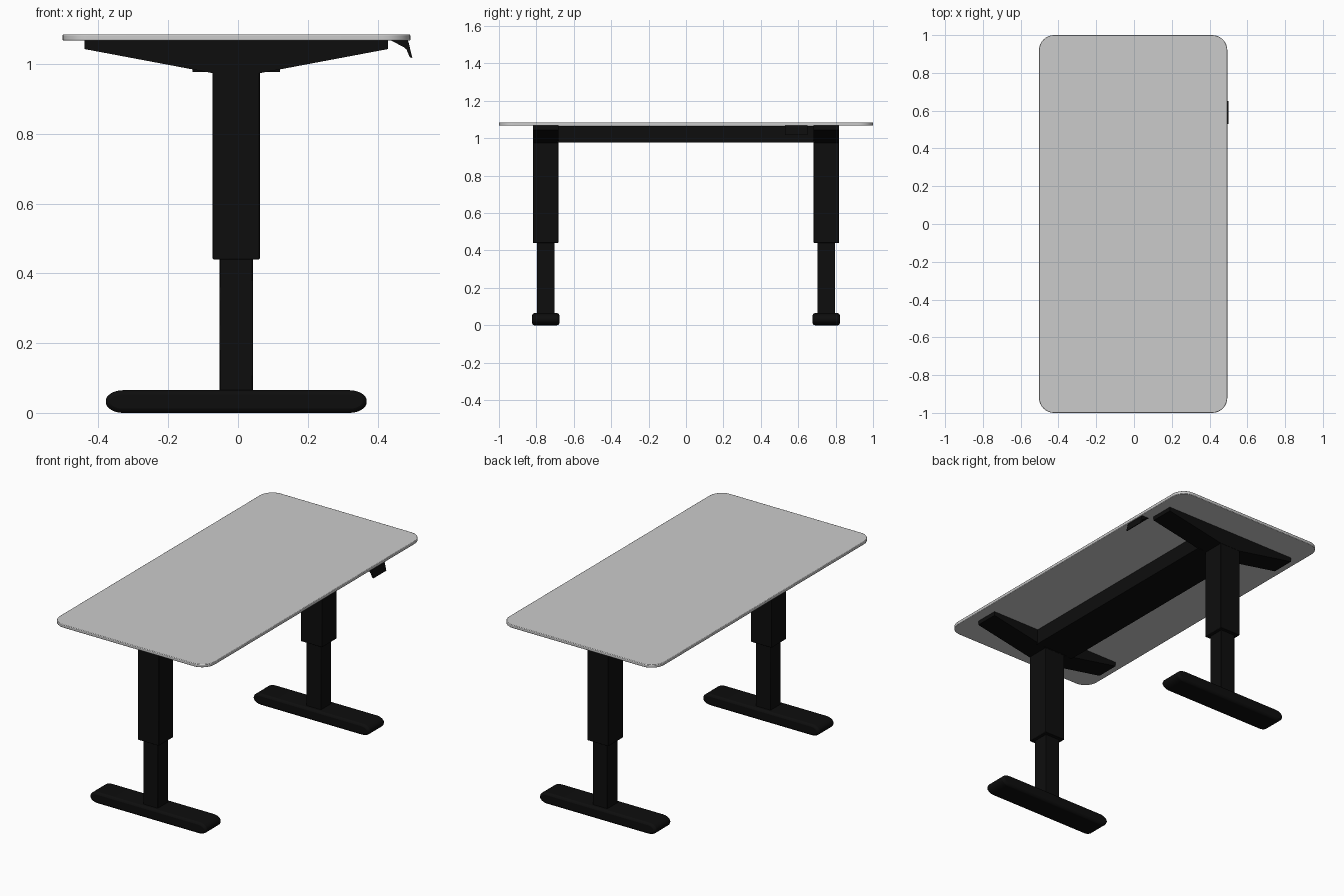
import bpy, math

if "Cube" in bpy.data.objects:
    bpy.data.objects.remove(bpy.data.objects["Cube"])

black = bpy.data.materials.new("black_metal")
black.diffuse_color = (0.004, 0.004, 0.004, 1)
black.use_nodes = True
black.node_tree.nodes["Principled BSDF"].inputs["Base Color"].default_value = black.diffuse_color
CX = -0.005  # centre line of the frame


def prism(name, profile, axis, lo, hi, mat=None, bevel=0.0, segments=2):
    """Extrude a closed 2D profile along y (xz profile) or z (xy profile)."""
    def place(p, d):
        return (p[0], d, p[1]) if axis == 'Y' else (p[0], p[1], d)
    n = len(profile)
    verts = [place(p, d) for d in (lo, hi) for p in profile]
    faces = [tuple(range(n))[::-1], tuple(range(n, 2 * n))]
    faces += [(i, (i + 1) % n, n + (i + 1) % n, n + i) for i in range(n)]
    mesh = bpy.data.meshes.new(name)
    mesh.from_pydata(verts, [], faces)
    if axis == 'Y':
        mesh.flip_normals()
    obj = bpy.data.objects.new(name, mesh)
    bpy.context.collection.objects.link(obj)
    if mat:
        mesh.materials.append(mat)
    bpy.context.view_layer.objects.active = obj
    obj.select_set(True)
    if bevel:
        mod = obj.modifiers.new("edge_bevel", 'BEVEL')
        mod.width, mod.segments = bevel, segments
        mod.limit_method, mod.angle_limit = 'ANGLE', math.radians(50)
    bpy.ops.object.shade_smooth_by_angle(angle=math.radians(30))
    obj.select_set(False)
    return obj


def rounded(x0, x1, y0, y1, rx, ry, steps=8):
    """Rectangle with elliptical corners, counter-clockwise."""
    pts = []
    corners = [(x1 - rx, y1 - ry), (x0 + rx, y1 - ry), (x0 + rx, y0 + ry), (x1 - rx, y0 + ry)]
    for k, (cx, cy) in enumerate(corners):
        for i in range(steps + 1):
            a = math.pi / 2 * (k + i / steps)
            pts.append((cx + rx * math.cos(a), cy + ry * math.sin(a)))
    return pts


def rect(cx, cy, hx, hy):
    return [(cx - hx, cy - hy), (cx + hx, cy - hy), (cx + hx, cy + hy), (cx - hx, cy + hy)]


# Table top
prism("table_top", rounded(-0.503, 0.494, -1, 1, 0.08, 0.08), 'Z', 1.067, 1.085, bevel=0.003)

# Leg assemblies at both ends
foot = rounded(CX - 0.374, CX + 0.374, 0, 0.065, 0.05, 0.031)
bracket = [(CX - 0.435, 1.043), (CX - 0.068, 0.974), (CX + 0.068, 0.974),
           (CX + 0.435, 1.043), (CX + 0.435, 1.067), (CX - 0.435, 1.067)]
for side, y in (("left", -0.75), ("right", 0.75)):
    prism(side + "_foot", foot, 'Y', y - 0.073, y + 0.073, black, 0.012)
    prism(side + "_lower_leg", rect(CX, y, 0.0475, 0.0475), 'Z', 0.055, 0.45, black, 0.003)
    prism(side + "_upper_leg", rect(CX, y, 0.0675, 0.0675), 'Z', 0.44, 0.98, black, 0.003)
    prism(side + "_bracket", bracket, 'Y', y - 0.069, y + 0.069, black)

# Beam joining the two brackets
prism("cross_beam", rect(CX, 1.022, 0.125, 0.0445), 'Y', -0.69, 0.69, black)

# Height control under the edge
control = [(0.44, 1.067), (0.476, 1.048), (0.483, 1.042), (0.492, 1.02),
           (0.5, 1.017), (0.4895, 1.06), (0.487, 1.067)]
prism("height_control", control, 'Y', 0.53, 0.65, black)
